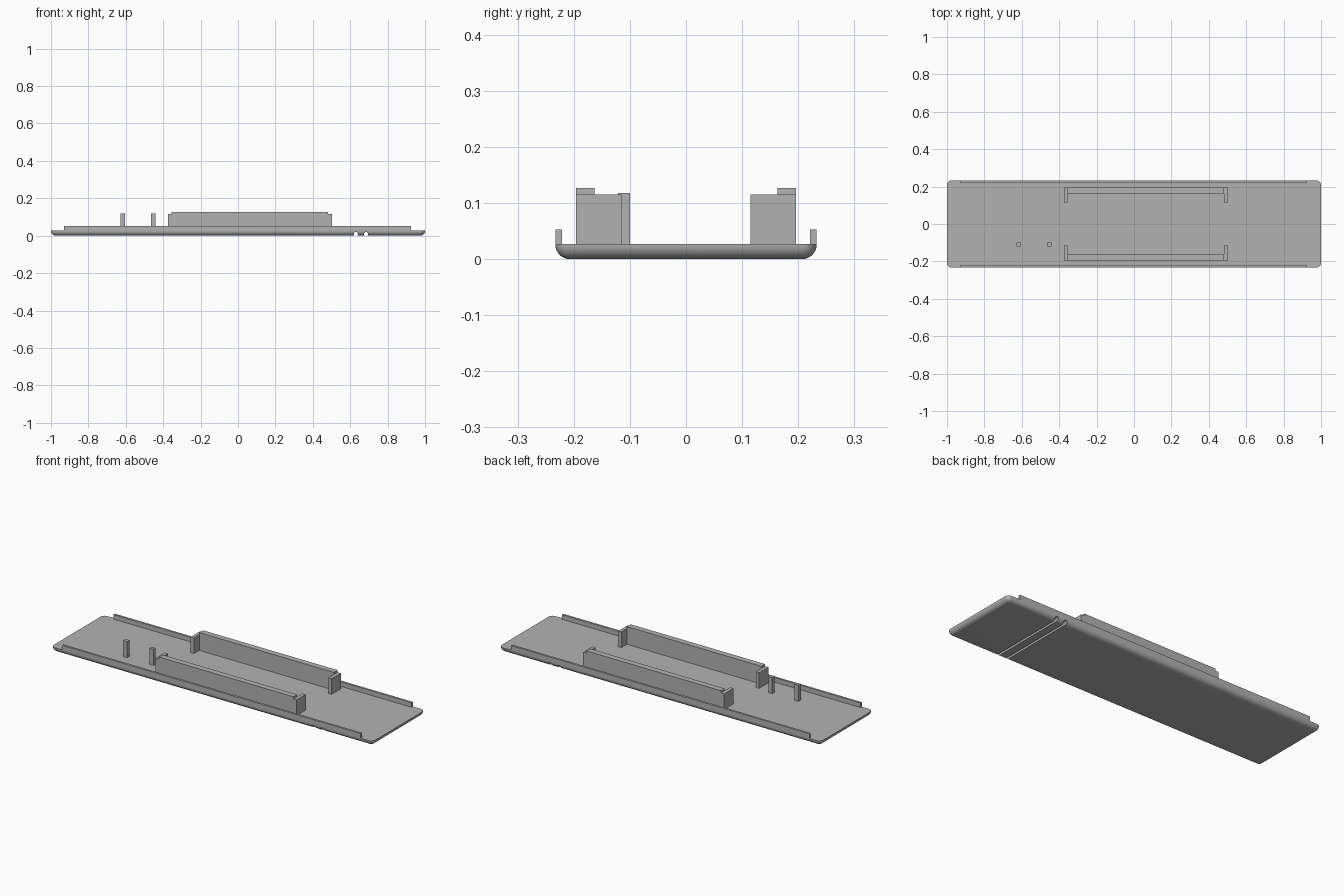
import bpy
import bmesh
from math import radians

cube = bpy.data.objects.get("Cube")
if cube:
    bpy.data.objects.remove(cube, do_unlink=True)

grey = bpy.data.materials.new("plain grey")
grey.use_nodes = True
colour = (0.45, 0.45, 0.45, 1)
grey.diffuse_color = colour
grey.node_tree.nodes["Principled BSDF"].inputs["Base Color"].default_value = colour

PLATE_TOP = 0.027
HALF_WIDTH = 0.233


def block(name, x, y, z, rounding=0):
    """Box from ranges; optionally round its upright and bottom edges."""
    bm = bmesh.new()
    bmesh.ops.create_cube(bm, size=1)
    for v in bm.verts:
        for axis, span in enumerate((x, y, z)):
            v.co[axis] = max(span) if v.co[axis] > 0 else min(span)
    if rounding:
        edges = [e for e in bm.edges if min(v.co.z for v in e.verts) < min(z) + 0.001]
        bmesh.ops.bevel(bm, geom=edges, offset=rounding, segments=8,
                        profile=0.5, affect='EDGES')
    mesh = bpy.data.meshes.new(name)
    bm.to_mesh(mesh)
    bm.free()
    mesh.materials.append(grey)
    obj = bpy.data.objects.new(name, mesh)
    bpy.context.collection.objects.link(obj)
    return obj


# Base plate with rounded underside
plate = block("base_plate", (-1, 1), (-HALF_WIDTH, HALF_WIDTH), (0, PLATE_TOP), 0.026)

# Two round-roofed grooves across the underside
for i, x in enumerate((0.63, 0.685)):
    bpy.ops.mesh.primitive_cylinder_add(vertices=32, radius=0.011, depth=1,
                                        location=(x, 0, 0.009),
                                        rotation=(radians(90), 0, 0))
    cutter = bpy.context.object
    cutter.name = f"groove_cutter_{i + 1}"
    cutter.data.materials.append(grey)
    cutter.hide_render = True
    cutter.hide_set(True)
    cut = plate.modifiers.new("groove", 'BOOLEAN')
    cut.operation = 'DIFFERENCE'
    cut.solver = 'EXACT'
    cut.object = cutter

# Bake the cuts and drop the cutters
depsgraph = bpy.context.evaluated_depsgraph_get()
baked = bpy.data.meshes.new_from_object(plate.evaluated_get(depsgraph))
plate.modifiers.clear()
plate.data = baked
for obj in [o for o in bpy.data.objects if o.name.startswith("groove_cutter")]:
    bpy.data.objects.remove(obj, do_unlink=True)
bpy.ops.object.select_all(action='DESELECT')
plate.select_set(True)
bpy.context.view_layer.objects.active = plate
bpy.ops.object.shade_smooth_by_angle(angle=radians(30))

# Edge lips and channel-shaped walls, mirrored front to back
FLOOR = PLATE_TOP - 0.002
for side, s in (("front", -1), ("back", 1)):
    block(f"{side}_lip", (-0.93, 0.925), (s * 0.221, s * HALF_WIDTH), (PLATE_TOP, 0.053))
    block(f"{side}_wall", (-0.355, 0.482), (s * 0.163, s * 0.196), (FLOOR, 0.127))
    for end, x in (("right", (-0.375, -0.355)), ("left", (0.482, 0.502))):
        block(f"{side}_{end}_wall_end", x, (s * 0.115, s * 0.196), (FLOOR, 0.115))

# Two small upright pegs
for i, x in enumerate((-0.617, -0.454)):
    block(f"peg_{i + 1}", (x - 0.012, x + 0.012), (-0.121, -0.1), (FLOOR, 0.118))
